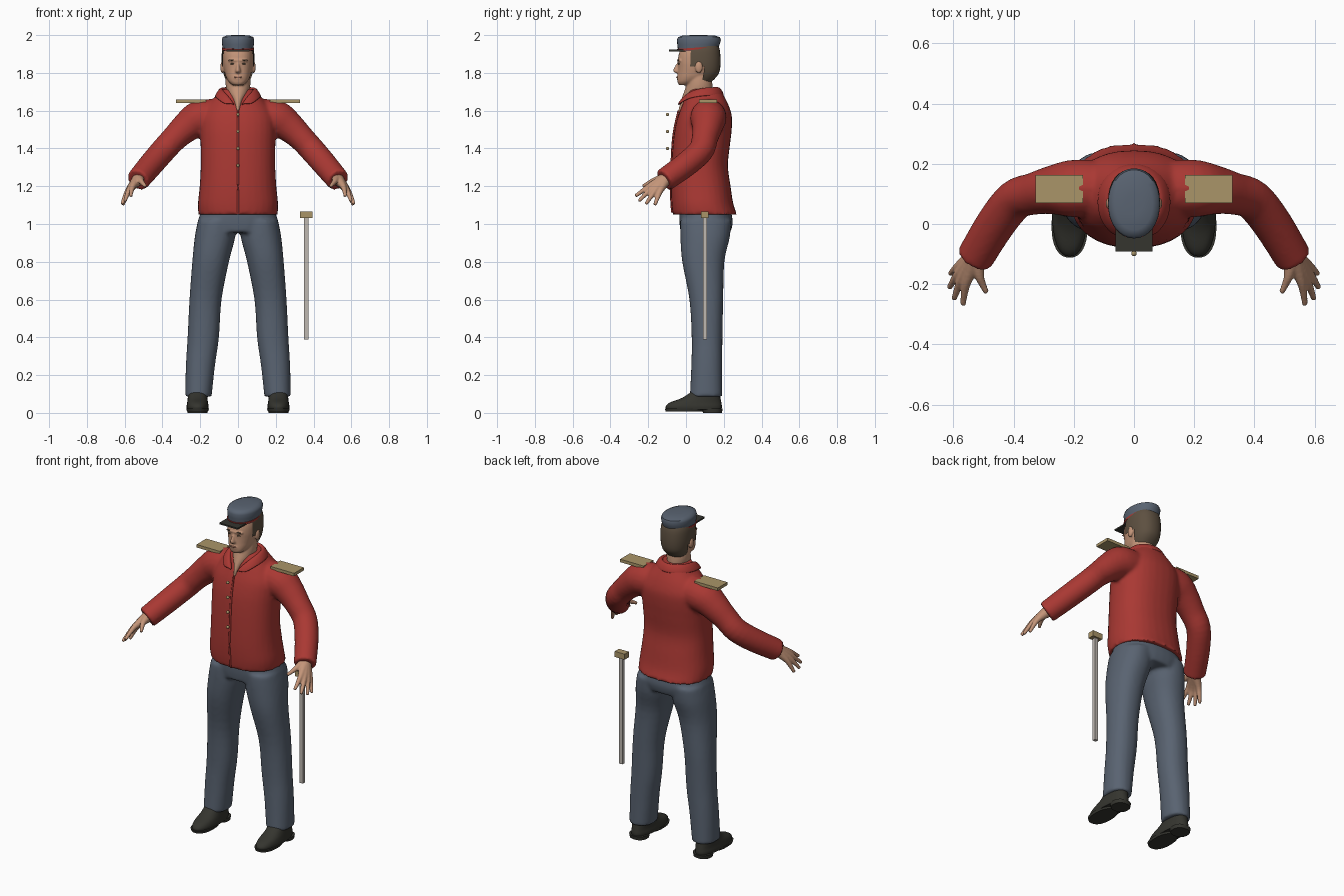
import bpy, bmesh, math
from mathutils import Vector

cube = bpy.data.objects.get("Cube")
if cube:
    bpy.data.objects.remove(cube, do_unlink=True)


def material(name, *rgb):
    m = bpy.data.materials.new(name)
    m.use_nodes = True
    m.diffuse_color = (*rgb, 1)
    for node in m.node_tree.nodes:
        if node.type == "BSDF_PRINCIPLED":
            node.inputs["Base Color"].default_value = (*rgb, 1)
    return m


RED = material("coat red", .40, .04, .033)
BLUE = material("slate blue", .10, .125, .165)
SKIN = material("skin", .55, .30, .19)
HAIR = material("brown hair", .11, .08, .052)
DARK = material("black leather", .035, .035, .028)
GOLD = material("dull gold", .40, .30, .14)
STEEL = material("pale steel", .52, .48, .44)
LIPS = material("lips", .38, .17, .11)


def spline(rows, k=4):
    """Catmull-Rom interpolation of rows of numbers."""
    out, last = [], len(rows) - 1
    for i in range(last):
        quad = [rows[max(0, min(last, i + j))] for j in (-1, 0, 1, 2)]
        for step in range(k):
            t = step / k
            out.append([q + .5 * t * (r - p + t * (2 * p - 5 * q + 4 * r - s + t * (3 * (q - r) + s - p)))
                        for p, q, r, s in zip(*quad)])
    return out + [list(rows[-1])]


def ring(z, front, back, half, cx=0, power=2.3, tilt=0, n=32):
    """Horizontal superellipse between two depths."""
    mid, depth, pts = (front + back) / 2, (back - front) / 2, []
    for i in range(n):
        a = math.tau * i / n
        c, s = math.cos(a), math.sin(a)
        x = math.copysign(abs(c) ** (2 / power), c) * half + cx
        y = math.copysign(abs(s) ** (2 / power), s) * depth + mid
        pts.append(Vector((x, y, z + tilt * (y - mid))))
    return pts


def loft(rows, k=4, **options):
    return [ring(*row, **options) for row in spline(rows, k)]


def tube(points, n=20, k=4):
    """Round tube along points given as x, y, z, radius."""
    rows = spline(points, k)
    path = [Vector(r[:3]) for r in rows]
    rings = []
    for i, p in enumerate(path):
        t = (path[min(i + 1, len(path) - 1)] - path[max(i - 1, 0)]).normalized()
        u = t.cross(Vector((0, 0, 1))).normalized()
        v = t.cross(u)
        rings.append([p + rows[i][3] * (u * math.cos(a) + v * math.sin(a))
                      for a in (math.tau * j / n for j in range(n))])
    return rings


def ball(x, y, z, rx, ry, rz, n=10):
    rings = []
    for i in range(n):
        a = math.pi * (i + .25) / (n - .5) - math.pi / 2
        d = ry * math.cos(a)
        rings.append(ring(z + rz * math.sin(a), y - d, y + d, rx * math.cos(a), x, 2, n=16))
    return rings


def flip(shells):
    return [[[Vector((-p.x, p.y, p.z)) for p in r] for r in rings] for rings in shells]


def finish(name, bm, mat):
    bmesh.ops.recalc_face_normals(bm, faces=bm.faces)
    mesh = bpy.data.meshes.new(name)
    bm.to_mesh(mesh)
    bm.free()
    mesh.materials.append(mat)
    obj = bpy.data.objects.new(name, mesh)
    bpy.context.collection.objects.link(obj)
    return obj


def build(name, shells, mat, voxel=0, smooth=4, keep=None):
    """Bridge rings into shells; a voxel size melts the shells together."""
    bm = bmesh.new()
    for rings in shells:
        loops = [[bm.verts.new(p) for p in r] for r in rings]
        n = len(loops[0])
        for a, b in zip(loops, loops[1:]):
            for i in range(n):
                j = (i + 1) % n
                bm.faces.new((a[i], a[j], b[j], b[i]))
        bm.faces.new(loops[0][::-1])
        bm.faces.new(loops[-1])
    if keep:
        drop = [f for f in bm.faces if not keep(f.calc_center_median())]
        bmesh.ops.delete(bm, geom=drop, context="FACES")
    obj = finish(name, bm, mat)
    obj.data.shade_smooth()
    obj.data.set_sharp_from_angle(angle=math.radians(50))
    if voxel:
        remesh = obj.modifiers.new("Melt", "REMESH")
        remesh.mode = "VOXEL"
        remesh.voxel_size = voxel
        remesh.use_smooth_shade = True
        relax = obj.modifiers.new("Relax", "SMOOTH")
        relax.factor, relax.iterations = .5, smooth
    return obj


def box(name, low, high, mat):
    bm = bmesh.new()
    bmesh.ops.create_cube(bm, size=1)
    for v in bm.verts:
        v.co = [h if c > 0 else l for c, l, h in zip(v.co, low, high)]
    return finish(name, bm, mat)


# Coat: torso and sleeves melted together
torso = loft([(1.05, -.07, .27, .21), (1.11, -.077, .25, .212), (1.2, -.08, .236, .203),
              (1.31, -.077, .222, .197), (1.42, -.07, .233, .198), (1.5, -.06, .242, .2),
              (1.57, -.043, .243, .195), (1.63, -.02, .225, .16), (1.68, .0, .2, .115),
              (1.715, .02, .18, .085)])
sleeve = tube([(.1, .12, 1.57, .09), (.2, .118, 1.56, .096), (.27, .113, 1.515, .082),
               (.335, .1, 1.455, .07), (.395, .08, 1.39, .068), (.46, .0, 1.315, .066),
               (.53, -.115, 1.232, .062)])
build("coat", [torso, sleeve] + flip([sleeve]), RED, .01)
build("coat_front_edge", [tube([(0, -.04, 1.6, .005), (0, -.066, 1.47, .006), (0, -.077, 1.3, .006),
                                (0, -.08, 1.18, .006), (0, -.073, 1.06, .006)], 8)], RED)

# Folded collar: half a grid, mirrored and thickened
columns = [((0, .165, 1.69), (0, .18, 1.735), (0, .215, 1.68)),
           ((.06, .14, 1.69), (.072, .15, 1.738), (.105, .17, 1.68)),
           ((.08, .08, 1.68), (.094, .08, 1.735), (.13, .07, 1.675)),
           ((.06, .01, 1.675), (.072, .005, 1.705), (.108, .0, 1.66)),
           ((.008, -.042, 1.615), (.028, -.045, 1.64), (.068, -.04, 1.628))]
bm = bmesh.new()
grid = [[bm.verts.new(p) for p in col] for col in columns]
for a, b in zip(grid, grid[1:]):
    for i in range(2):
        bm.faces.new((a[i], a[i + 1], b[i + 1], b[i]))
collar = finish("collar", bm, RED)
collar.data.shade_smooth()
collar.modifiers.new("Mirror", "MIRROR").use_clip = True
thick = collar.modifiers.new("Thickness", "SOLIDIFY")
thick.thickness, thick.offset = .012, 0
collar.modifiers.new("Round", "SUBSURF").levels = 2
collar.modifiers["Round"].render_levels = 2

# Trousers: hips and two legs melted together
hips = loft([(1.08, -.035, .235, .19), (1.01, -.035, .248, .212), (.955, -.028, .235, .19)])
leg = [ring(z, f, b, half, cx, 2.2) for z, f, b, half, cx in spline([
    (1.02, -.03, .24, .1, .112), (.93, -.03, .232, .107, .122), (.8, -.02, .203, .097, .145),
    (.6, .018, .197, .085, .172), (.4, .03, .193, .083, .184), (.25, .028, .192, .077, .199),
    (.085, .02, .192, .07, .21)])]
build("trousers", [hips, leg] + flip([leg]), BLUE, .01, 5)

# Shoes with sole and heel
upper = loft([(.018, -.105, .188, .056), (.035, -.107, .19, .058), (.055, -.085, .187, .055),
              (.08, -.02, .182, .052), (.12, .04, .175, .05)], cx=.214)
sole = loft([(.008, -.108, .09, .056), (.022, -.112, .1, .06)], 1, cx=.214)
heel = loft([(0, .09, .19, .052), (.022, .085, .194, .055)], 1, cx=.214)
for side, shells in (("left", [upper, sole, heel]), ("right", flip([upper, sole, heel]))):
    build(side + "_shoe", shells, DARK)

# Hands: each finger runs from wrist over a raised knuckle to its tip
wrist = Vector((.525, -.105, 1.24))
tips = [(.568, -.268, 1.148), (.598, -.25, 1.122), (.614, -.212, 1.106), (.61, -.165, 1.1),
        (.49, -.228, 1.2)]
fingers = []
for tip in map(Vector, tips):
    knuckle = wrist.lerp(tip, .5) + Vector((.008, 0, .01))
    joint = wrist.lerp(tip, .75) + Vector((.006, 0, .006))
    fingers.append(tube([(*wrist, .034), (*knuckle, .0175), (*joint, .0125), (*tip, .009)], 12))
build("left_hand", fingers, SKIN, .005, 2)
build("right_hand", flip(fingers), SKIN, .005, 2)

# Head, neck, nose, brow and ears
skull = loft([(1.735, -.036, .02, .028), (1.752, -.045, .07, .048), (1.777, -.045, .12, .063),
              (1.8, -.043, .145, .07), (1.83, -.042, .162, .077), (1.86, -.043, .168, .08),
              (1.9, -.038, .166, .079), (1.95, -.02, .15, .068)])
neck = loft([(1.59, -.045, .1, .008), (1.65, -.028, .13, .032), (1.69, -.014, .14, .055),
             (1.735, .0, .14, .065), (1.79, .005, .135, .064)], power=2)
nose = loft([(1.798, -.05, .0, .014), (1.806, -.066, .0, .017), (1.818, -.068, .0, .014),
             (1.855, -.047, .0, .008)], power=2)
ear = ball(.083, .068, 1.83, .011, .02, .032)
build("head", [skull, neck, nose, ball(0, -.03, 1.866, .055, .018, .01),
               ball(0, -.035, 1.774, .03, .014, .02), ear] + flip([ear]), SKIN, .005, 3)
eye = ball(.03, -.037, 1.848, .012, .005, .004)
brow = ball(.032, -.041, 1.868, .018, .005, .004)
build("eyes_and_brows", [eye, brow] + flip([eye, brow]), HAIR)
build("mouth", [ball(0, -.047, 1.777, .022, .005, .005)], LIPS)

# Hair shell, cut back around the face and ears
build("hair", [loft([(1.755, .0, .138, .06), (1.78, -.03, .162, .073), (1.81, -.04, .178, .081),
                     (1.86, -.04, .183, .086), (1.92, -.035, .179, .085), (1.955, -.03, .168, .076)])],
      HAIR, keep=lambda c: c.y > (.025 if c.z > 1.835 else .085))

# Cap with band and visor
build("cap", [loft([(1.915, -.042, .166, .08), (1.95, -.046, .178, .084), (1.975, -.048, .185, .086),
                    (1.989, -.042, .18, .081), (1.997, -.02, .155, .062), (2, .03, .1, .03)],
                   1, power=2.1)], BLUE)
build("cap_band", [loft([(1.922, -.047, .171, .084), (1.934, -.048, .174, .085)], 1, power=2.1, tilt=.06)], RED)
box("visor", (-.062, -.091, 1.914), (.062, .03, 1.923), DARK)

# Gold trim
for side, s in (("left", 1), ("right", -1)):
    x = sorted((s * .17, s * .327))
    box(side + "_epaulette", (x[0], .07, 1.641), (x[1], .163, 1.659), GOLD)
for i, z in enumerate((1.58, 1.49, 1.4, 1.31)):
    build("button_%d" % (i + 1), [ball(0, -.098, z, .009, .009, .009)], GOLD)

# Sword hanging at the left side
box("sword_blade", (.35, .09, .388), (.372, .11, 1.035), STEEL)
box("sword_guard", (.328, .08, 1.032), (.394, .12, 1.066), GOLD)
